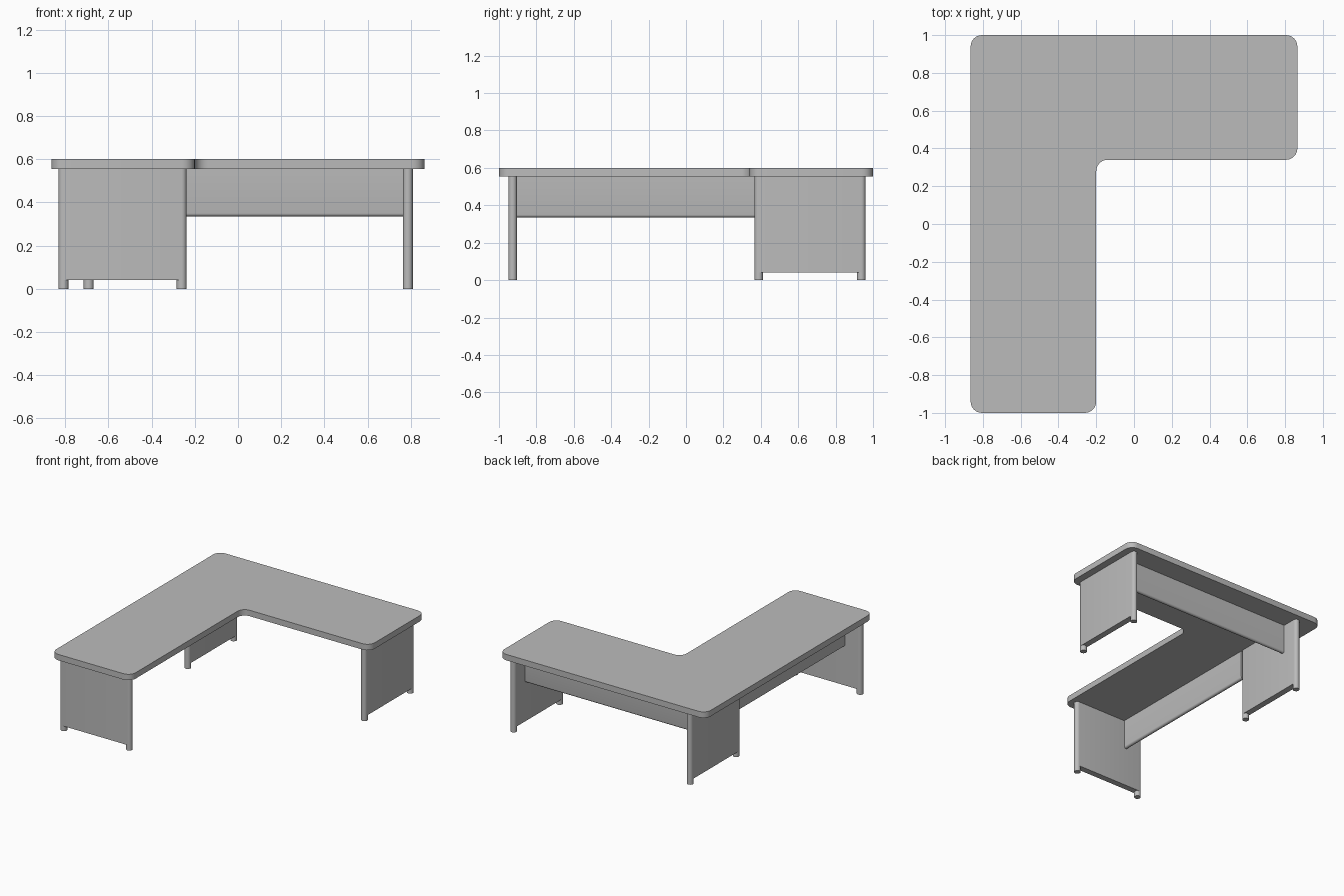
import bpy, bmesh
from math import sin, cos, pi, radians
from mathutils import Vector

cube = bpy.data.objects.get("Cube")
if cube:
    bpy.data.objects.remove(cube)

TOP, UNDER = 0.60, 0.555      # worktop faces
R = 0.023                     # support half thickness and post radius
FOOT = 0.04                   # gap under the support panels

grey = bpy.data.materials.new("desk grey")
grey.use_nodes = True
colour = (0.5, 0.5, 0.5, 1)
grey.diffuse_color = colour
grey.node_tree.nodes["Principled BSDF"].inputs["Base Color"].default_value = colour


def extrude(bm, outline, offset):
    """Add a closed prism: a flat outline pushed along an offset."""
    face = bm.faces.new([bm.verts.new(p) for p in outline])
    new = bmesh.ops.extrude_face_region(bm, geom=[face])["geom"]
    moved = [v for v in new if isinstance(v, bmesh.types.BMVert)]
    bmesh.ops.translate(bm, verts=moved, vec=offset)


def finish(name, bm):
    bmesh.ops.recalc_face_normals(bm, faces=bm.faces)
    mesh = bpy.data.meshes.new(name)
    bm.to_mesh(mesh)
    bm.free()
    mesh.materials.append(grey)
    obj = bpy.data.objects.new(name, mesh)
    bpy.context.collection.objects.link(obj)
    bpy.ops.object.select_all(action="DESELECT")
    obj.select_set(True)
    bpy.context.view_layer.objects.active = obj
    bpy.ops.object.shade_smooth_by_angle(angle=radians(40))


def fillet(corners, radius, steps=6):
    """Round each right-angled corner of an outline."""
    points = []
    for i, c in enumerate(corners):
        a = (Vector(corners[i - 1]) - Vector(c)).normalized() * radius
        b = (Vector(corners[(i + 1) % len(corners)]) - Vector(c)).normalized() * radius
        for k in range(steps + 1):
            t = k / steps * pi / 2
            points.append(Vector(c) + a * (1 - sin(t)) + b * (1 - cos(t)))
    return points


def support(name, centre, along):
    """Round-ended panel with a small round foot under each end."""
    half = 0.297 - R
    centre, along = Vector(centre), Vector(along)
    side = Vector((-along.y, along.x, 0))
    bm = bmesh.new()
    outline = []
    for end in (1, -1):
        for k in range(13):
            t = -pi / 2 + k * pi / 12
            outline.append(centre + end * (along * (half + R * cos(t)) + side * R * sin(t))
                           + Vector((0, 0, FOOT)))
        foot = [centre + along * (end * half) + Vector((R * cos(t), R * sin(t), 0))
                for t in (k * pi / 12 for k in range(24))]
        extrude(bm, foot, (0, 0, FOOT))
    extrude(bm, outline, (0, 0, UNDER - FOOT))
    finish(name, bm)


def modesty_panel(name, start, end):
    """Thin hanging panel with a rounded lower edge."""
    start, end = Vector(start), Vector(end)
    run = end - start
    side = Vector((-run.y, run.x, 0)).normalized()
    r, low = 0.015, 0.335
    profile = [start + side * r * cos(t) + Vector((0, 0, low + r + r * sin(t)))
               for t in (pi + k * pi / 8 for k in range(9))]
    profile += [start + side * s * r + Vector((0, 0, UNDER)) for s in (1, -1)]
    bm = bmesh.new()
    extrude(bm, profile, run)
    finish(name, bm)


# L-shaped worktop
X, Y = 0.865, 1.0
corners = [(-X, -Y, UNDER), (-0.2, -Y, UNDER), (-0.2, 0.34, UNDER),
           (X, 0.34, UNDER), (X, Y, UNDER), (-X, Y, UNDER)]
bm = bmesh.new()
extrude(bm, fillet(corners, 0.06), (0, 0, TOP - UNDER))
finish("worktop", bm)

# Supports at both ends and under the corner
support("front_support", (-0.535, -0.927, 0), (1, 0, 0))
support("left_support", (0.787, 0.663, 0), (0, 1, 0))
support("corner_support", (-0.692, 0.663, 0), (0, 1, 0))

# Hanging panels between the supports
modesty_panel("side_modesty_panel", (-0.685, -0.905, 0), (-0.685, 0.367, 0))
modesty_panel("back_modesty_panel", (-0.67, 0.82, 0), (0.765, 0.82, 0))
